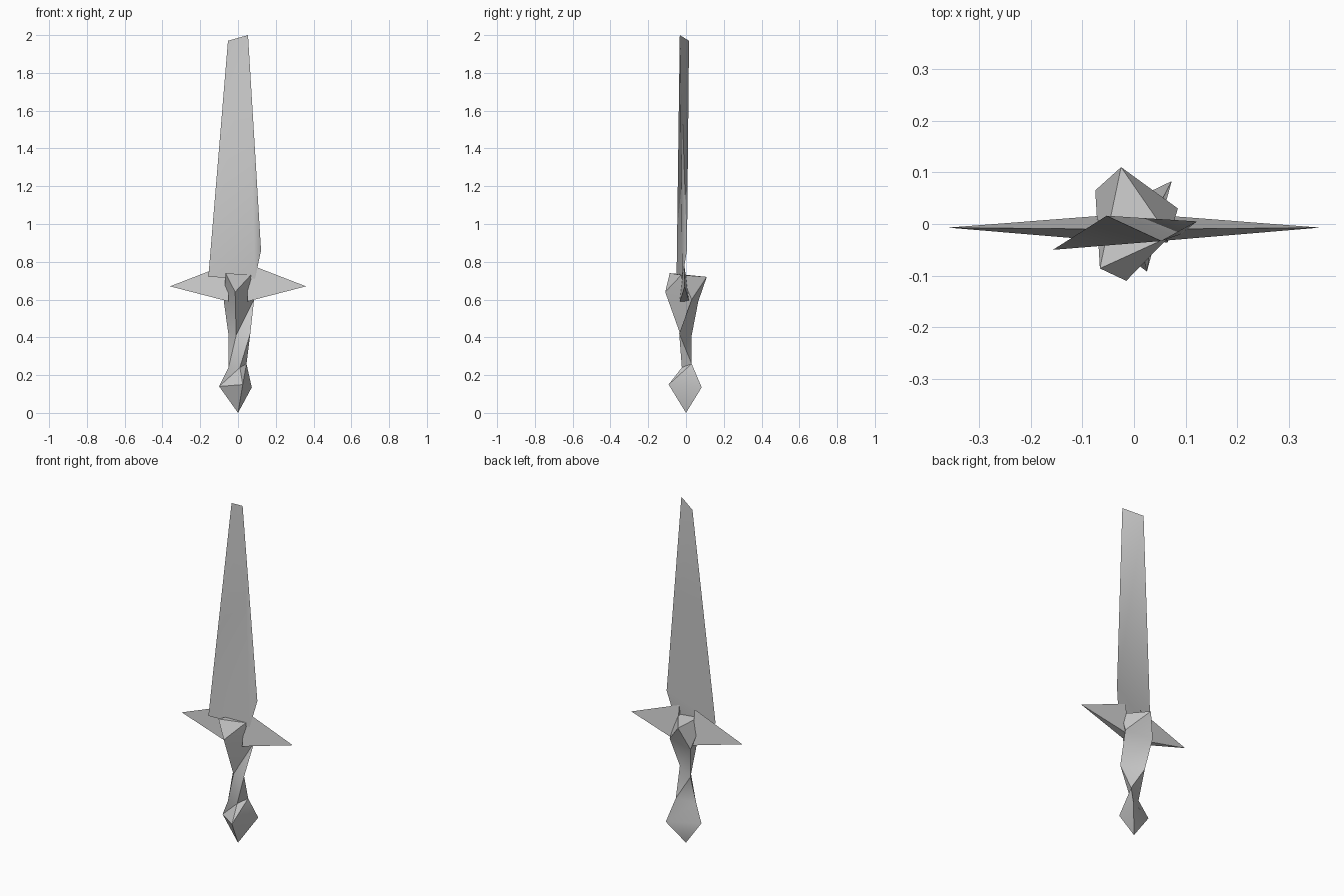
import bpy, bmesh, math

if "Cube" in bpy.data.objects:
    bpy.data.objects.remove(bpy.data.objects["Cube"])


def finish(name, bm, angle):
    bmesh.ops.recalc_face_normals(bm, faces=bm.faces)
    mesh = bpy.data.meshes.new(name)
    bm.to_mesh(mesh)
    bm.free()
    obj = bpy.data.objects.new(name, mesh)
    bpy.context.collection.objects.link(obj)
    bpy.ops.object.select_all(action='DESELECT')
    obj.select_set(True)
    bpy.context.view_layer.objects.active = obj
    bpy.ops.object.shade_smooth_by_angle(angle=math.radians(angle))
    return obj


def hull(name, points, angle=35):
    bm = bmesh.new()
    for p in points:
        bm.verts.new(p)
    bmesh.ops.convex_hull(bm, input=bm.verts)
    return finish(name, bm, angle)


def loft(name, base, rings, angle=40):
    """Point at the base, then triangular rings, closed at the top."""
    bm = bmesh.new()
    tip = bm.verts.new(base)
    loops = [[bm.verts.new(p) for p in ring] for ring in rings]
    n = len(loops[0])
    for i in range(n):
        j = (i + 1) % n
        bm.faces.new((tip, loops[0][j], loops[0][i]))
        for lo, hi in zip(loops, loops[1:]):
            bm.faces.new((lo[i], lo[j], hi[j]))
            bm.faces.new((lo[i], hi[j], hi[i]))
    bm.faces.new(loops[-1])
    return finish(name, bm, angle)


# Twisted blade with a slanted top edge
hull("blade", [
    (-0.157, -0.05, 0.72), (0.09, -0.02, 0.71), (0.122, 0.005, 0.86),
    (0.053, -0.033, 2.0), (-0.053, 0.016, 1.97),
])

# Two guard spikes, mirrored left and right
for side, label in ((-1, "left"), (1, "right")):
    hull("guard_" + label, [
        (side * 0.36, -0.007, 0.67),
        (side * 0.05, -0.01, 0.79),
        (side * 0.05, -0.033, 0.59),
        (side * 0.05, 0.017, 0.59),
    ], 20)

# Pommel, twisted grip and collar as one three-sided loft
loft("hilt", (0, 0, 0), [
    [(0.025, -0.092, 0.15), (0.073, 0.083, 0.135), (-0.10, 0.0, 0.14)],
    [(0.01, -0.022, 0.24), (0.045, 0.03, 0.26), (-0.05, -0.022, 0.24)],
    [(-0.01, -0.028, 0.41), (0.065, -0.036, 0.42), (-0.05, 0.03, 0.41)],
    [(-0.015, -0.11, 0.64), (0.085, 0.03, 0.60), (-0.075, 0.065, 0.59)],
    [(-0.066, -0.086, 0.74), (0.068, -0.025, 0.73), (-0.025, 0.11, 0.72)],
])
